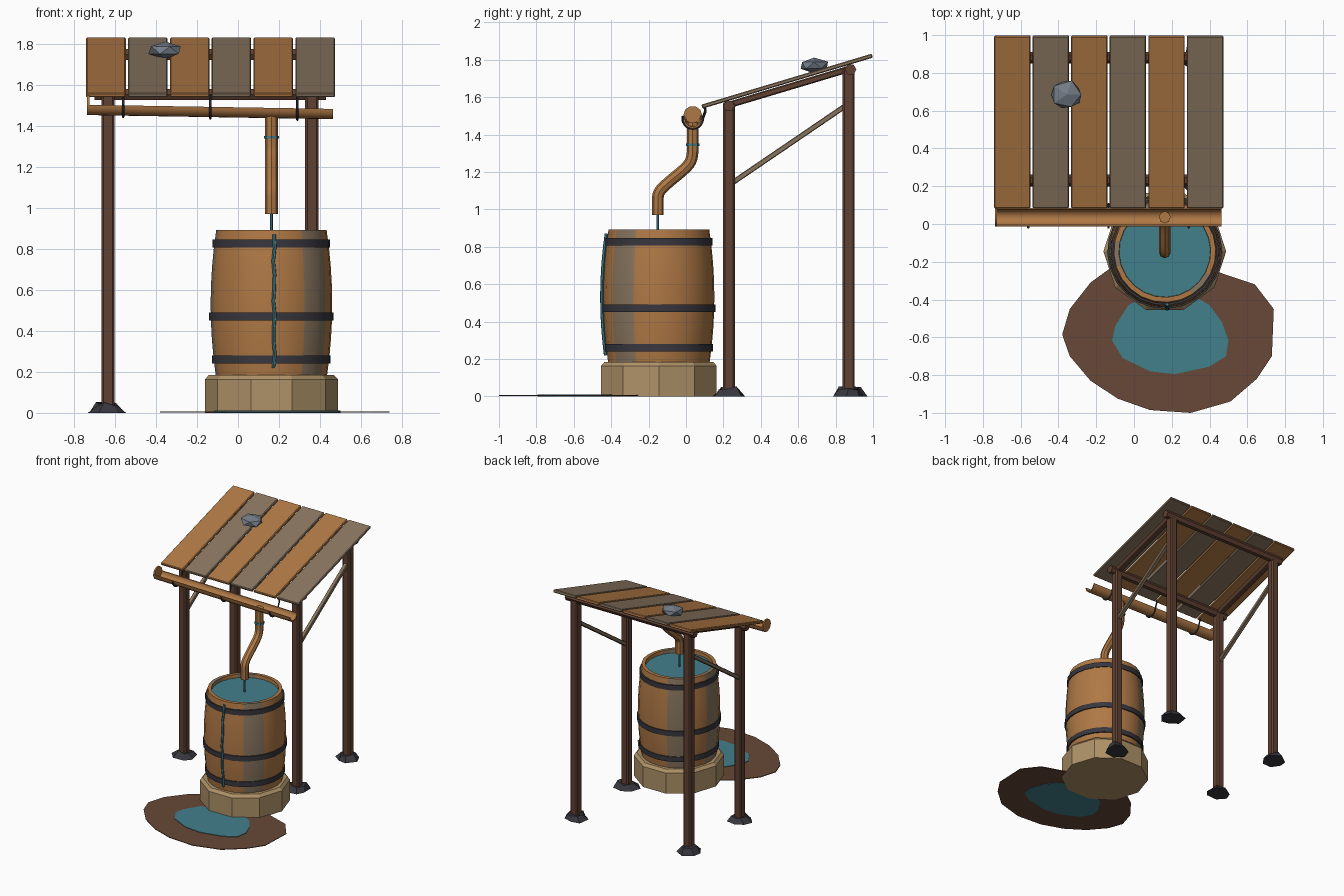
import bpy, bmesh, math, random
from math import sin, cos, pi, radians
from mathutils import Vector, Matrix

if "Cube" in bpy.data.objects:
    bpy.data.objects.remove(bpy.data.objects["Cube"])
random.seed(4)


def material(name, r, g, b):
    m = bpy.data.materials.new(name)
    m.use_nodes = True
    m.diffuse_color = (r, g, b, 1)
    m.node_tree.nodes["Principled BSDF"].inputs["Base Color"].default_value = (r, g, b, 1)
    return m


ORANGE = material("warm_wood", 0.43, 0.19, 0.06)
GREY = material("weathered_wood", 0.25, 0.18, 0.115)
BROWN = material("dark_wood", 0.117, 0.052, 0.032)
MUD = material("mud", 0.135, 0.065, 0.038)
WATER = material("water", 0.055, 0.215, 0.265)
IRON = material("iron", 0.038, 0.038, 0.048)
STONE = material("sandstone", 0.43, 0.29, 0.14)
SLATE = material("slate", 0.17, 0.2, 0.24)


def finish(name, bm, *mats, smooth=False, bevel=0):
    bmesh.ops.recalc_face_normals(bm, faces=bm.faces)
    mesh = bpy.data.meshes.new(name)
    bm.to_mesh(mesh)
    bm.free()
    ob = bpy.data.objects.new(name, mesh)
    bpy.context.collection.objects.link(ob)
    for m in mats:
        mesh.materials.append(m)
    if bevel:
        mod = ob.modifiers.new("bevel", "BEVEL")
        mod.width, mod.segments = bevel, 1
    if smooth:
        bpy.ops.object.select_all(action="DESELECT")
        ob.select_set(True)
        bpy.context.view_layer.objects.active = ob
        bpy.ops.object.shade_smooth_by_angle(angle=radians(40))
    return ob


def beam(name, a, b, width, depth, mat, bevel=0.006):
    """Box running from a to b; width lies along x where possible."""
    a, b = Vector(a), Vector(b)
    axis = (b - a).normalized()
    side = Vector((1, 0, 0))
    rot = Matrix((side, axis.cross(side), axis)).transposed().to_4x4()
    bm = bmesh.new()
    bmesh.ops.create_cube(bm, size=1, matrix=Matrix.Translation((a + b) / 2) @ rot
                          @ Matrix.Diagonal((width, depth, (b - a).length, 1)))
    return finish(name, bm, mat, bevel=bevel)


def prism(name, points, vec, mat, smooth=False):
    """Polygon extruded along a vector."""
    bm = bmesh.new()
    face = bm.faces.new([bm.verts.new(p) for p in points])
    top = bmesh.ops.extrude_face_region(bm, geom=[face])["geom"]
    bmesh.ops.translate(bm, vec=vec, verts=[v for v in top if isinstance(v, bmesh.types.BMVert)])
    if not any(len(e.link_faces) == 1 for e in face.edges) and len(bm.faces) < len(points) + 2:
        bm.faces.new([v for v in bm.verts][:len(points)])
    return finish(name, bm, mat, smooth=smooth)


def lathe(name, profile, centre, sides, *mats, turn=0, smooth=True, closed=False, pick=None):
    """Spin an (r, z) profile; r = 0 is not needed since open ends get capped."""
    bm = bmesh.new()
    rings = [[bm.verts.new((centre[0] + r * cos(turn + 2 * pi * i / sides),
                            centre[1] + r * sin(turn + 2 * pi * i / sides), z))
              for i in range(sides)] for r, z in profile]
    pairs = list(zip(rings, rings[1:] + rings[:1]))
    for lo, hi in pairs if closed else pairs[:-1]:
        for i in range(sides):
            j = (i + 1) % sides
            f = bm.faces.new((lo[i], lo[j], hi[j], hi[i]))
            if pick:
                f.material_index = pick(i)
    if not closed:
        bm.faces.new(rings[0])
        bm.faces.new(rings[-1])
    return finish(name, bm, *mats, smooth=smooth)


def tube(name, points, radius, mat, res=2, spline="POLY"):
    """Round rod along a path, baked to a mesh."""
    cu = bpy.data.curves.new(name, "CURVE")
    cu.dimensions, cu.bevel_depth, cu.bevel_resolution = "3D", radius, res
    cu.use_fill_caps = True
    sp = cu.splines.new(spline)
    sp.points.add(len(points) - 1)
    for p, co in zip(sp.points, points):
        p.co = (*co, 1)
    if spline == "NURBS":
        sp.order_u, sp.use_endpoint_u, sp.resolution_u = 3, True, 4
    tmp = bpy.data.objects.new(name + "_path", cu)
    bpy.context.collection.objects.link(tmp)
    mesh = bpy.data.meshes.new_from_object(tmp.evaluated_get(bpy.context.evaluated_depsgraph_get()))
    bpy.data.objects.remove(tmp)
    bm = bmesh.new()
    bm.from_mesh(mesh)
    for f in bm.faces:
        f.material_index = 0
    return finish(name, bm, mat, smooth=True)


def rock(name, centre, size, mat):
    bm = bmesh.new()
    bmesh.ops.create_icosphere(bm, subdivisions=1, radius=1)
    for v in bm.verts:
        v.co *= random.uniform(0.9, 1.1)
        v.co = Vector(centre) + Vector([c * s for c, s in zip(v.co, size)])
    return finish(name, bm, mat)


# Roof slope: top surface height at a given y
SLOPE = 0.299
def roof_z(y):
    return 1.56 + (y - 0.085) * SLOPE


# Posts, footing stones, rafters and braces on both sides
POST_X, FRONT, BACK = {"right": -0.635, "left": 0.36}, 0.23, 0.87
for side, x in POST_X.items():
    for label, y in (("front", FRONT), ("back", BACK)):
        beam(f"{label}_{side}_post", (x, y, 0.02), (x, y, roof_z(y) - 0.03), 0.064, 0.064, BROWN, 0.01)
        bm = bmesh.new()
        bmesh.ops.create_cone(bm, cap_ends=True, segments=7, radius1=0.09, radius2=0.055, depth=0.05,
                              matrix=Matrix.Translation((x, y, 0.025)))
        for v in bm.verts:
            v.co += Vector((random.uniform(-.012, .012), random.uniform(-.012, .012),
                            random.uniform(-.018, 0.004) if v.co.z > 0.03 else 0))
        finish(f"{label}_{side}_footing", bm, IRON)
    beam(f"{side}_rafter", (x, FRONT, roof_z(FRONT) - 0.045), (x, BACK, roof_z(BACK) - 0.045), 0.045, 0.035, BROWN)
    beam(f"{side}_brace", (x, 0.245, 1.14), (x, 0.855, 1.555), 0.03, 0.028, GREY, 0.004)
for label, y in (("front", FRONT), ("back", BACK + 0.01)):
    z = roof_z(y) - 0.05
    tube(f"{label}_roof_log", [(-0.70, y, z), (0.43, y, z)], 0.031, BROWN, 1)

# Roof planks and the stone weighing them down
for i in range(6):
    x = -0.644 + i * 0.204
    beam(f"roof_plank_{i + 1}", (x, 0.085, roof_z(0.085) - 0.011), (x, 0.996, roof_z(0.996) - 0.011),
         0.193, 0.022, GREY if i % 2 else ORANGE, 0.005)
rock("roof_stone", (-0.355, 0.685, 1.77), (0.088, 0.08, 0.04), SLATE)

# Half-round gutter with an end cap, sloping down to the spout
GY, GR = 0.036, 0.05
LEFT, RUN = Vector((-0.737, GY, 1.503)), Vector((1.2, 0, -0.02))
arc = [pi + pi * k / 10 for k in range(11)]
section = [(GR, a) for a in arc] + [(GR - 0.009, a) for a in reversed(arc)]
prism("gutter", [LEFT + Vector((0, r * cos(a), r * sin(a))) for r, a in section], RUN, ORANGE, True)
tube("gutter_end_cap", [LEFT, LEFT + Vector((0.012, 0, 0))], GR, ORANGE, 3)

# Wire hangers looping under the gutter and up to the roof
for i, x in enumerate((-0.56, -0.135, 0.29)):
    gz = LEFT.z + (x - LEFT.x) * RUN.z / RUN.x
    loop = [(x, GY + 0.056 * cos(a), gz + 0.056 * sin(a)) for a in arc]
    tube(f"gutter_hanger_{i + 1}", loop + [(x, 0.105, gz + 0.035), (x, 0.095, 1.555)], 0.006, IRON, 1)

# Bent downspout, its tie and the falling water
BX, BY = 0.163, -0.145
tube("downspout", [(BX, GY, 1.465), (BX, GY, 1.38), (BX, GY, 1.27), (BX, 0, 1.22), (BX, -0.10, 1.14),
                   (BX, BY - 0.005, 1.09), (BX, BY - 0.005, 1.04), (BX, BY - 0.005, 0.97)], 0.031, ORANGE, 2, "NURBS")
tube("spout_tie", [(BX, GY, 1.338), (BX, GY, 1.352)], 0.037, WATER, 2)
tube("falling_water", [(BX, BY - 0.005, 0.99), (BX, BY - 0.005, 0.85)], 0.008, WATER, 1)

# Barrel with a few weathered staves
def radius(z):
    return 0.297 - 0.027 * ((z - 0.53) / 0.36) ** 2


heights = [0.18 + 0.7125 * k / 8 for k in range(9)]
pale = {8, 9, 12, 13, 21, 22}
lathe("barrel", [(radius(z), z) for z in heights] + [(0.243, 0.893), (0.24, 0.84)], (BX, BY), 24, ORANGE, GREY,
      turn=radians(-12 + 0), pick=lambda i: int(i in pale))
lathe("barrel_water", [(0.243, 0.85), (0.243, 0.865)], (BX, BY), 24, WATER, turn=radians(-12))
for i, z in enumerate((0.26, 0.47, 0.827)):
    r = radius(z)
    lathe(f"barrel_hoop_{i + 1}", [(r - 0.015, z - 0.02), (r + 0.008, z - 0.02), (r + 0.008, z + 0.02),
                                   (r - 0.015, z + 0.02)], (BX, BY), 24, IRON, turn=radians(-12), closed=True)

# Leak trickling down the front of the barrel
tube("leak", [(BX + 0.013 + 0.004 * sin(k * 2.3), BY - radius(0.87 - k * 0.065) - 0.008, 0.87 - k * 0.065)
              for k in range(11)], 0.009, WATER, 1)

# Ten-sided stone plinth
lathe("stone_plinth", [(0.325, 0), (0.325, 0.163), (0.305, 0.185)], (BX, BY), 10, STONE, smooth=False)

# Mud patch and puddle
mud = [(-.38, -.585), (-.34, -.45), (-.23, -.31), (-.12, -.23), (.05, -.19), (.3, -.2), (.49, -.27), (.64, -.32),
       (.74, -.45), (.73, -.7), (.65, -.82), (.51, -.94), (.3, -1), (.085, -.985), (-.085, -.925), (-.23, -.83),
       (-.34, -.7)]
puddle = [(-.116, -.617), (-.1, -.54), (-.03, -.43), (.08, -.37), (.3, -.37), (.4, -.43), (.466, -.52), (.5, -.617),
          (.487, -.7), (.4, -.755), (.217, -.795), (.085, -.78), (-.06, -.71)]
prism("mud_patch", [(x, y, 0.002) for x, y in mud], (0, 0, 0.005), MUD)
prism("puddle", [(x, y, 0) for x, y in puddle], (0, 0, 0.011), WATER)
